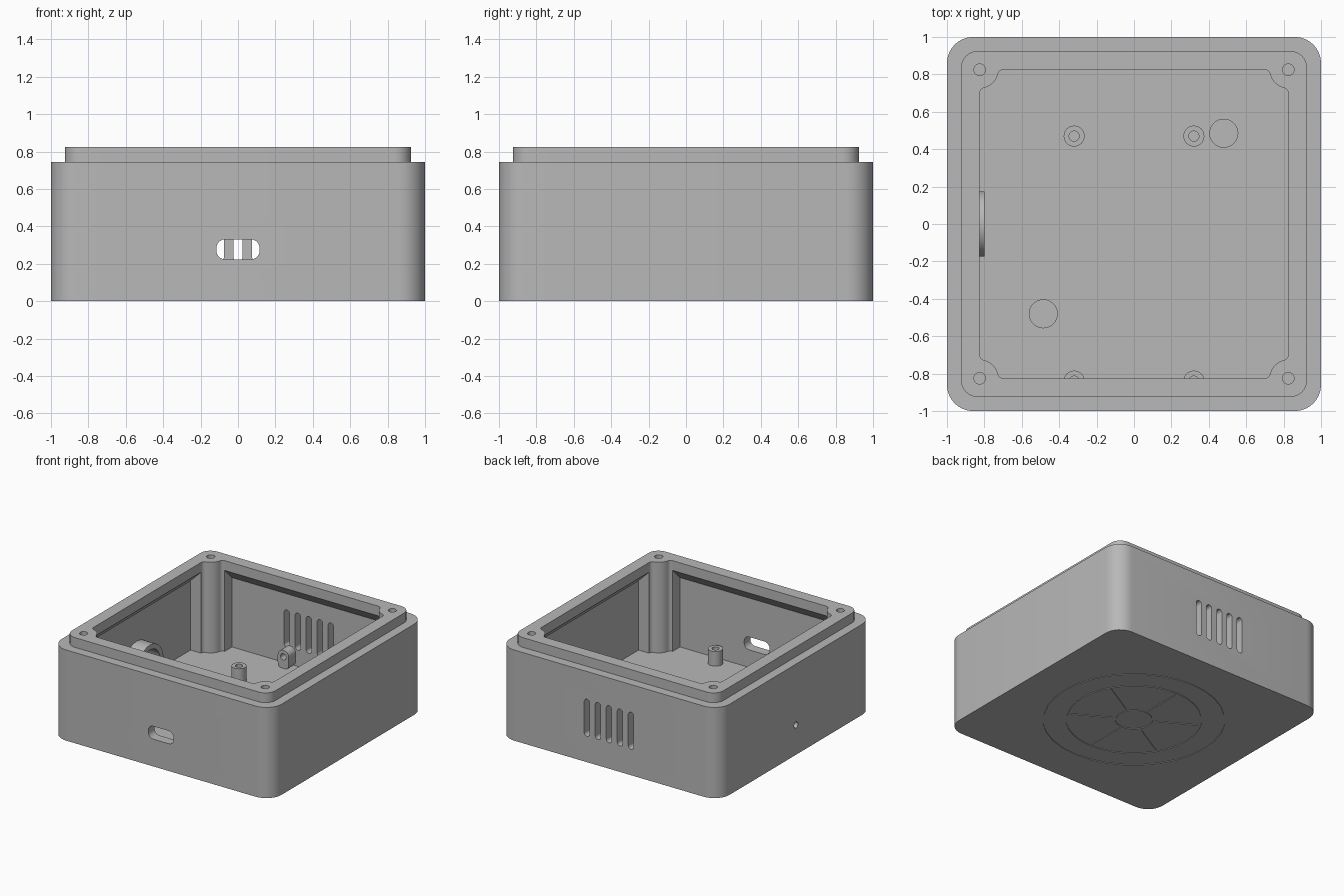
import bpy, bmesh
from math import sin, cos, pi, radians, sqrt, atan2
from mathutils import Matrix, Vector

cube = bpy.data.objects.get("Cube")
if cube:
    bpy.data.objects.remove(cube)

grey = bpy.data.materials.new("grey_plastic")
grey.use_nodes = True
colour = (0.48, 0.48, 0.48, 1)
grey.diffuse_color = colour
grey.node_tree.nodes["Principled BSDF"].inputs["Base Color"].default_value = colour

WALL, RIM, OPEN, SCREW = 0.92, 0.925, 0.825, 0.825
FLOOR, SHOULDER, TOP = 0.08, 0.745, 0.825
ALONG_X = Matrix.Rotation(pi / 2, 4, 'Y')
ALONG_Y = Matrix.Rotation(pi / 2, 4, 'X')


def arc(cx, cy, r, a0, a1, n=8):
    return [(cx + r * cos(a0 + (a1 - a0) * i / n), cy + r * sin(a0 + (a1 - a0) * i / n))
            for i in range(n + 1)]


def rrect(hx, hy, r, cx=0, cy=0):
    """Rounded rectangle outline; a circle when hx = hy = r."""
    pts = []
    for k, (sx, sy) in enumerate([(1, 1), (-1, 1), (-1, -1), (1, -1)]):
        pts += arc(cx + sx * (hx - r), cy + sy * (hy - r), r, k * pi / 2, (k + 1) * pi / 2)
    return pts


def circle(r, cx=0, cy=0):
    return rrect(r, r, r, cx, cy)


def loft(bm, rings, mat=Matrix(), closed=False):
    """Skin (outline, z) rings; cap the ends, or join last to first for a tube."""
    part = bmesh.new()
    loops = [[part.verts.new(mat @ Vector((x, y, z))) for x, y in pts] for pts, z in rings]
    pairs = list(zip(loops, loops[1:]))
    if closed:
        pairs.append((loops[-1], loops[0]))
    else:
        part.faces.new(loops[0])
        part.faces.new(loops[-1])
    for a, b in pairs:
        for i in range(len(a)):
            j = (i + 1) % len(a)
            part.faces.new((a[i], a[j], b[j], b[i]))
    bmesh.ops.remove_doubles(part, verts=part.verts, dist=1e-5)
    bmesh.ops.recalc_face_normals(part, faces=part.faces)
    mesh = bpy.data.meshes.new("temporary")
    part.to_mesh(mesh)
    part.free()
    bm.from_mesh(mesh)
    bpy.data.meshes.remove(mesh)


def prism(bm, pts, z0, z1, mat=Matrix()):
    loft(bm, [(pts, z0), (pts, z1)], mat)


def tube(bm, outer, inner, z0, z1, mat=Matrix()):
    loft(bm, [(outer, z0), (outer, z1), (inner, z1), (inner, z0)], mat, True)


def finish(name, bm):
    mesh = bpy.data.meshes.new(name)
    bm.to_mesh(mesh)
    bm.free()
    mesh.materials.append(grey)
    obj = bpy.data.objects.new(name, mesh)
    bpy.context.collection.objects.link(obj)
    return obj


def select(obj):
    bpy.ops.object.select_all(action='DESELECT')
    obj.select_set(True)
    bpy.context.view_layer.objects.active = obj


def boolean(obj, tool, operation):
    tool.hide_render = True
    mod = obj.modifiers.new(operation.lower(), 'BOOLEAN')
    mod.operation, mod.object, mod.solver = operation, tool, 'EXACT'
    select(obj)
    bpy.ops.object.modifier_apply(modifier=mod.name)
    bpy.data.objects.remove(tool)


# Hollow case with stepped rim and chamfered overhang inside
bm = bmesh.new()
loft(bm, [(rrect(h, h, r), z) for h, r, z in [
    (1, 0.14, 0), (1, 0.14, SHOULDER), (RIM, 0.09, SHOULDER), (RIM, 0.09, TOP),
    (OPEN, 0.02, TOP), (OPEN, 0.02, SHOULDER), (WALL, 0.11, 0.65), (WALL, 0.11, FLOOR)]])
case = finish("enclosure_body", bm)

# Corner screw posts, with fillets blending into the opening
post_r, f = 0.1, 0.03
reach = sqrt((post_r + f) ** 2 - f ** 2)
lean = atan2(reach, f)
edge = WALL + 0.002
profile = arc(SCREW - f, SCREW - reach, f, 0, lean)
profile += arc(SCREW, SCREW, post_r, pi + lean, 1.5 * pi - lean, 10)[1:-1]
profile += arc(SCREW - reach, SCREW - f, f, pi / 2 - lean, pi / 2)
profile += [(SCREW - reach, edge)] + arc(edge - 0.09, edge - 0.09, 0.09, pi / 2, 0, 6)
profile += [(edge, SCREW - reach)]
bm = bmesh.new()
for k in range(4):
    prism(bm, profile, FLOOR - 0.02, TOP, Matrix.Rotation(k * pi / 2, 4, 'Z'))
boolean(case, finish("corner_posts", bm), 'UNION')

# Openings: screw holes, port, vents, side hole and floor pockets
bm = bmesh.new()
for sx in (-1, 1):
    for sy in (-1, 1):
        prism(bm, circle(0.031, sx * SCREW, sy * SCREW), 0.4, 0.9)
prism(bm, rrect(0.115, 0.053, 0.045, 0, 0.277), 0.85, 1.1, ALONG_Y)
for i in range(-2, 3):
    prism(bm, rrect(0.025, 0.152, 0.025, i * 0.1, 0.365), -1.1, -0.85, ALONG_Y)
prism(bm, circle(0.025, -0.245, 0), -1.1, -0.85, ALONG_X)
for x, y in [(0.48, 0.485), (-0.485, -0.48)]:
    prism(bm, circle(0.075, x, y), 0.05, 0.2)

# Fine grooves underneath: rings and spokes
for r in (0.685, 0.51, 0.14):
    tube(bm, circle(r + 0.004), circle(r - 0.004), -0.02, 0.005)
for k in range(6):
    prism(bm, rrect(0.16, 0.004, 0.002, 0.325), -0.02, 0.005,
          Matrix.Rotation(radians(30 + 60 * k), 4, 'Z'))
boolean(case, finish("openings", bm), 'DIFFERENCE')

# Board standoffs with blind holes
parts = [case]
for row, y in (("back", 0.47), ("front", -0.84)):
    for side, x in (("left", 0.32), ("right", -0.32)):
        bm = bmesh.new()
        outer, inner = circle(0.056, x, y), circle(0.027, x, y)
        loft(bm, [(outer, FLOOR - 0.01), (outer, 0.2), (inner, 0.2), (inner, 0.1)])
        parts.append(finish(f"{row}_{side}_standoff", bm))

# Round holder on the side wall
bm = bmesh.new()
tube(bm, circle(0.175), circle(0.135), 0, 0.145,
     Matrix.Translation((-0.945, 0, 0.245)) @ ALONG_X)
parts.append(finish("round_holder", bm))

# Small arched tab with a hole on the back wall
bm = bmesh.new()
tube(bm, rrect(0.05, 0.08, 0.05, 0, 0.15), circle(0.025, 0, 0.175), 0, 0.095,
     Matrix.Translation((-0.17, 0.925, 0)) @ ALONG_Y)
parts.append(finish("cable_tab", bm))

for obj in parts:
    select(obj)
    bpy.ops.object.shade_smooth_by_angle(angle=radians(32))
